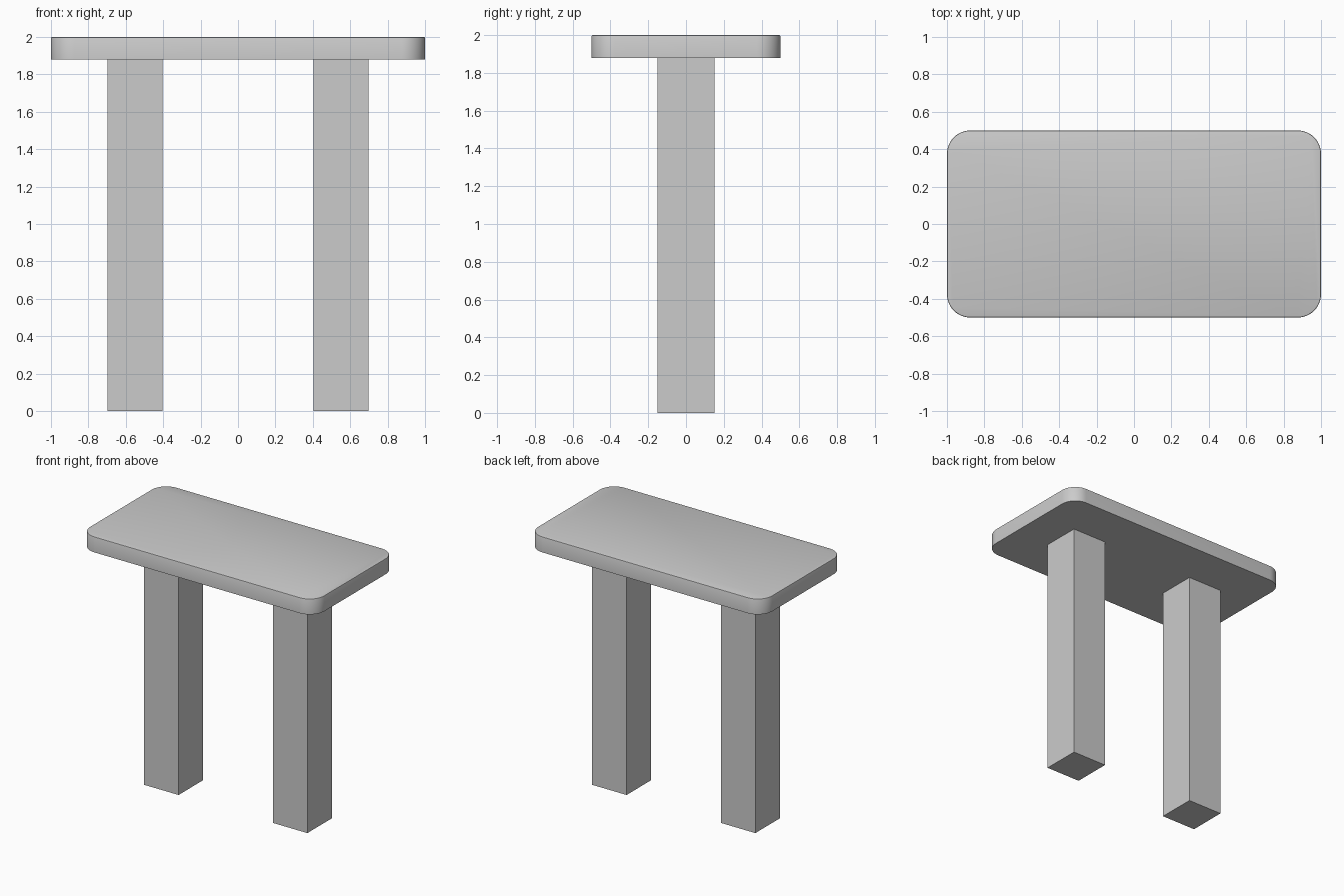
import bpy, bmesh, math

if "Cube" in bpy.data.objects:
    bpy.data.objects.remove(bpy.data.objects["Cube"])


def box(name, size, centre):
    mesh = bpy.data.meshes.new(name)
    bm = bmesh.new()
    bmesh.ops.create_cube(bm, size=1)
    bmesh.ops.scale(bm, vec=size, verts=bm.verts)
    bm.to_mesh(mesh)
    bm.free()
    obj = bpy.data.objects.new(name, mesh)
    obj.location = centre
    bpy.context.collection.objects.link(obj)
    return obj


TOP, THICK = 2.0, 0.12
UNDER = TOP - THICK

# Table top: slab with rounded corners and a fine eased upper rim
top = box("table_top", (2.0, 1.0, THICK), (0, 0, TOP - THICK / 2))
bm = bmesh.new()
bm.from_mesh(top.data)
corners = [e for e in bm.edges if abs(e.verts[0].co.z - e.verts[1].co.z) > 0.01]
bmesh.ops.bevel(bm, geom=corners, offset=0.125, segments=12, profile=0.5,
                affect='EDGES')
rim = [e for e in bm.edges if all(v.co.z > THICK / 2 - 1e-4 for v in e.verts)]
bmesh.ops.bevel(bm, geom=rim, offset=0.006, segments=2, profile=0.5,
                affect='EDGES')
bm.to_mesh(top.data)
bm.free()
bpy.context.view_layer.objects.active = top
top.select_set(True)
bpy.ops.object.shade_smooth_by_angle(angle=math.radians(30))

# Two square legs, mirrored across the centre
for side, x in (("left", -0.55), ("right", 0.55)):
    box(side + "_leg", (0.295, 0.3, UNDER), (x, 0, UNDER / 2))
